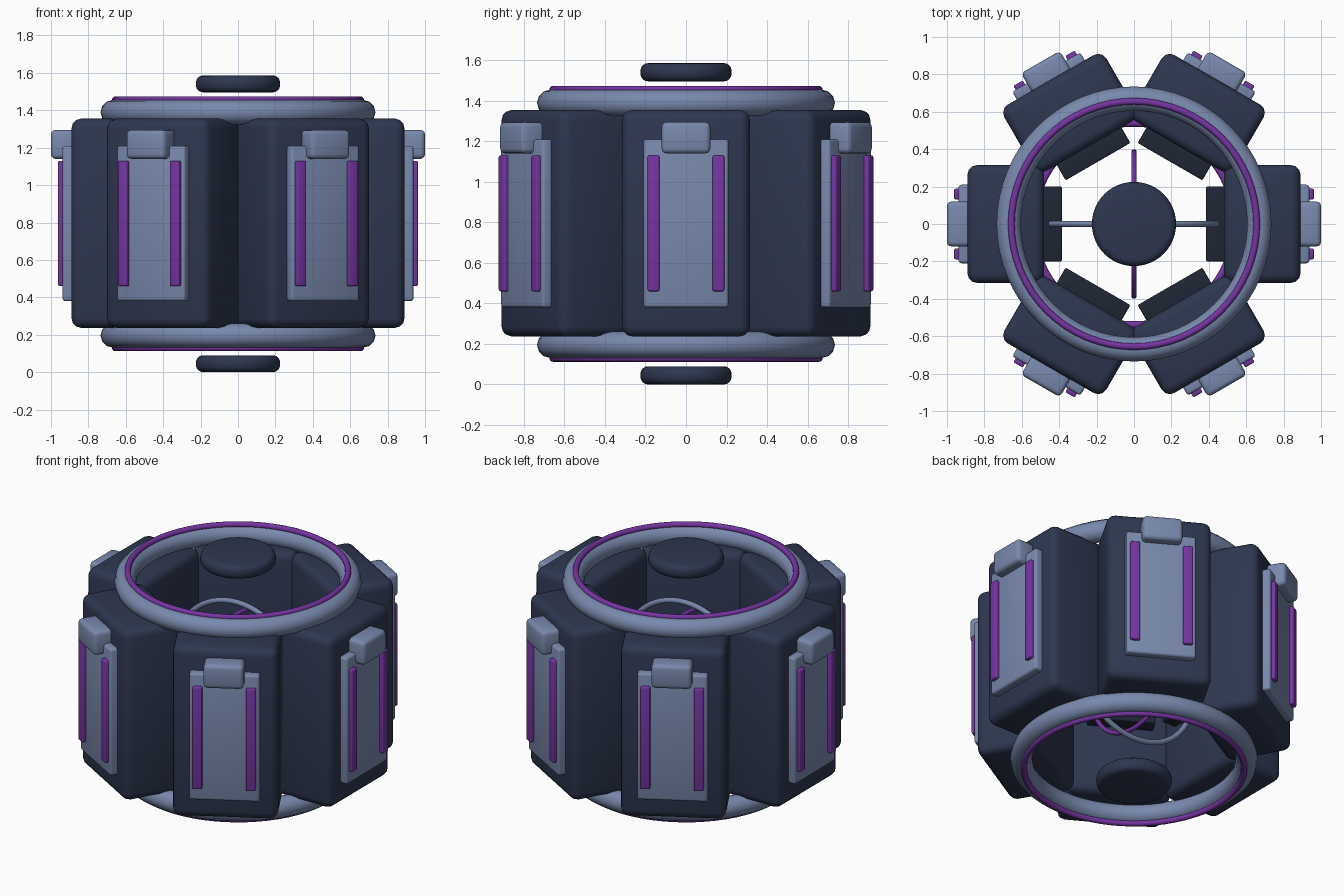
import bpy, bmesh
from math import radians, pi
from mathutils import Matrix

if "Cube" in bpy.data.objects:
    bpy.data.objects.remove(bpy.data.objects["Cube"])

MID = 0.793  # half height, mirror plane of the model


def material(name, rgb):
    m = bpy.data.materials.new(name)
    m.diffuse_color = (*rgb, 1)
    m.use_nodes = True
    m.node_tree.nodes["Principled BSDF"].inputs["Base Color"].default_value = m.diffuse_color
    return m


NAVY = material("navy", (0.027, 0.038, 0.08))
DARK = material("dark_navy", (0.014, 0.019, 0.036))
STEEL = material("steel_blue", (0.19, 0.25, 0.42))
PURPLE = material("purple", (0.18, 0.035, 0.36))


def finish(ob, mat, bevel=0, segments=3):
    ob.data.materials.append(mat)
    bpy.ops.object.select_all(action='DESELECT')
    ob.select_set(True)
    bpy.context.view_layer.objects.active = ob
    if bevel:
        mod = ob.modifiers.new("rounded_edges", 'BEVEL')
        mod.width, mod.segments = bevel, segments
        mod.limit_method = 'ANGLE'
        bpy.ops.object.modifier_apply(modifier=mod.name)
    bpy.ops.object.shade_smooth_by_angle(angle=radians(40))
    return ob


def box(name, x, y, z, mat, bevel, angle):
    """Box given by its ranges, turned round the z axis by angle."""
    bm = bmesh.new()
    bmesh.ops.create_cube(bm, size=1)
    size = [r[1] - r[0] for r in (x, y, z)]
    centre = [(r[1] + r[0]) / 2 for r in (x, y, z)]
    bm.transform(Matrix.Translation(centre) @ Matrix.Diagonal((*size, 1)))
    me = bpy.data.meshes.new(name)
    bm.to_mesh(me)
    bm.free()
    ob = bpy.data.objects.new(name, me)
    bpy.context.collection.objects.link(ob)
    ob.rotation_euler.z = angle
    return finish(ob, mat, bevel)


def ring(name, major, minor, z, mat, rot=(0, 0, 0)):
    bpy.ops.mesh.primitive_torus_add(major_radius=major, minor_radius=minor,
                                     major_segments=64, minor_segments=12,
                                     location=(0, 0, z), rotation=rot)
    ob = bpy.context.object
    ob.name = name
    return finish(ob, mat)


def disc(name, z):
    bpy.ops.mesh.primitive_cylinder_add(vertices=48, radius=0.225, depth=0.09,
                                        location=(0, 0, z))
    ob = bpy.context.object
    ob.name = name
    return finish(ob, NAVY, 0.038, 4)


# Six armoured modules around the axis
for i in range(6):
    a = i * pi / 3
    box(f"module_block_{i}", (0.48, 0.89), (-0.315, 0.315), (0.237, 1.355), NAVY, 0.05, a)
    box(f"inner_plate_{i}", (0.385, 0.5), (-0.2, 0.2), (0.68, 0.906), DARK, 0.008, a)
    box(f"outer_panel_{i}", (0.86, 0.938), (-0.21, 0.21), (0.38, 1.21), STEEL, 0.015, a)
    box(f"panel_clasp_{i}", (0.86, 1.0), (-0.12, 0.12), (1.14, 1.295), STEEL, 0.025, a)
    for side, y in (("left", -0.16), ("right", 0.16)):
        box(f"light_strip_{side}_{i}", (0.92, 0.962), (y - 0.029, y + 0.029),
            (0.46, 1.13), PURPLE, 0.009, a)

# Rims, glowing trims and floating end discs, mirrored top and bottom
for end, s in (("top", 1), ("bottom", -1)):
    ring(f"{end}_rim", 0.67, 0.065, MID + s * 0.597, STEEL)
    ring(f"{end}_trim", 0.656, 0.018, MID + s * 0.663, PURPLE)
    disc(f"{end}_disc", MID + s * 0.748)

# Gyroscope rings inside
ring("gyro_ring_level", 0.54, 0.02, MID, PURPLE)
ring("gyro_ring_wide", 0.455, 0.017, MID, STEEL, (pi / 2, 0, 0))
ring("gyro_ring_deep", 0.385, 0.014, MID, PURPLE, (0, pi / 2, 0))
